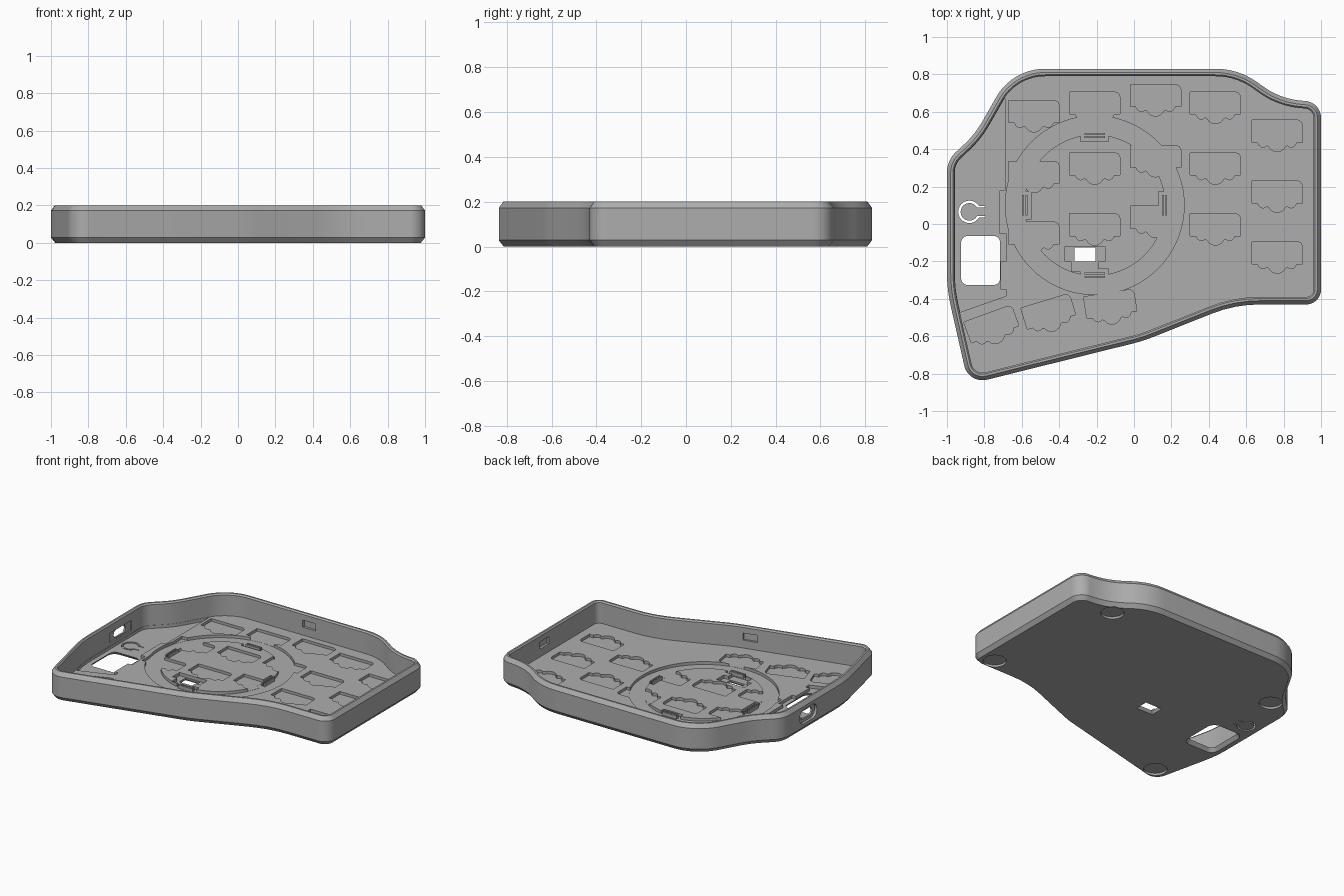
import bpy
import bmesh
from math import sin, cos, tan, radians, pi, sqrt
from mathutils import Vector, Matrix

cube = bpy.data.objects.get("Cube")
if cube:
    bpy.data.objects.remove(cube, do_unlink=True)

grey = bpy.data.materials.new("case grey")
grey.use_nodes = True
grey.diffuse_color = (0.42, 0.42, 0.42, 1)
grey.node_tree.nodes["Principled BSDF"].inputs["Base Color"].default_value = grey.diffuse_color

FLOOR, POCKET, HEIGHT, WALL = 0.045, 0.026, 0.2, 0.04


def fillet(corners):
    """Polygon of (x, y, radius) corners with each corner rounded."""
    out = []
    for i, (x, y, r) in enumerate(corners):
        p = Vector((x, y))
        a = (Vector(corners[i - 1][:2]) - p).normalized()
        b = (Vector(corners[(i + 1) % len(corners)][:2]) - p).normalized()
        turn = pi - a.angle(b)
        if r == 0 or turn < 0.01:
            out.append(p)
            continue
        centre = p + (a + b).normalized() * r / cos(turn / 2)
        start = p + a * r * tan(turn / 2) - centre
        sign = 1 if (-a).cross(b) > 0 else -1
        n = max(4, int(turn / 0.08))
        for k in range(n + 1):
            t = sign * turn * k / n
            out.append(centre + Matrix.Rotation(t, 2) @ start)
    return out


def inset(points, d):
    """Move every side of a counter-clockwise polygon inwards by d."""
    out = []
    for i, p in enumerate(points):
        e = (p - points[i - 1]).normalized()
        f = (points[(i + 1) % len(points)] - p).normalized()
        n = Vector((-e.y - f.y, e.x + f.x)).normalized()
        out.append(p + n * d / max(0.3, n.dot(Vector((-e.y, e.x)))))
    return out


def loft(name, points, levels, closed=False):
    """Skin a polygon through (inset, z) levels; cap it or close it to a ring."""
    bm = bmesh.new()
    rings = [[bm.verts.new((p.x, p.y, z)) for p in inset(points, d)] for d, z in levels]
    pairs = list(zip(rings, rings[1:]))
    if closed:
        pairs.append((rings[-1], rings[0]))
    else:
        bm.faces.new(rings[0])
        bm.faces.new(rings[-1])
    n = len(points)
    for lo, hi in pairs:
        for i in range(n):
            j = (i + 1) % n
            bm.faces.new((lo[i], lo[j], hi[j], hi[i]))
    bmesh.ops.recalc_face_normals(bm, faces=bm.faces)
    mesh = bpy.data.meshes.new(name)
    bm.to_mesh(mesh)
    bm.free()
    mesh.materials.append(grey)
    obj = bpy.data.objects.new(name, mesh)
    bpy.context.collection.objects.link(obj)
    return obj


def prism(points, z0, z1):
    return loft("cutter", points, [(0, z0), (0, z1)])


def rect(cx, cy, w, h, r=0, angle=0):
    pts = fillet([(sx * w / 2, sy * h / 2, r) for sx, sy in ((-1, -1), (1, -1), (1, 1), (-1, 1))])
    return [Matrix.Rotation(radians(angle), 2) @ p + Vector((cx, cy)) for p in pts]


def circle(cx, cy, r, n=32):
    return [Vector((cx + r * cos(2 * pi * i / n), cy + r * sin(2 * pi * i / n))) for i in range(n)]


def boolean(target, cutter, op="DIFFERENCE"):
    mod = target.modifiers.new("cut", "BOOLEAN")
    mod.operation, mod.solver, mod.object = op, "EXACT", cutter
    bpy.context.view_layer.objects.active = target
    bpy.ops.object.modifier_apply(modifier=mod.name)
    bpy.data.objects.remove(cutter, do_unlink=True)


# Tray body: chamfered outside, thin rim, flat floor
outline = fillet([
    (-0.885, -0.857, 0.1), (0.05, -0.625, 0.8), (0.54, -0.43, 0.7), (1, -0.43, 0.08),
    (1, 0.65, 0.09), (0.78, 0.67, 0.4), (0.56, 0.83, 0.38), (-0.65, 0.83, 0.3),
    (-0.85, 0.48, 0.5), (-1, 0.34, 0.15), (-1, -0.35, 0.8)])
tray = loft("case_tray", outline, [
    (0.022, 0), (0, 0.028), (0, 0.172), (0.02, HEIGHT), (0.032, HEIGHT),
    (WALL, 0.19), (WALL, FLOOR)])

# Sunken bay for the controller, kept inside the walls
bay = prism([Vector(p) for p in (
    (-0.69, 0.9), (-1.1, 0.9), (-1.1, -0.5), (-0.94, -0.475), (-0.685, -0.385),
    (-0.685, -0.35), (-0.715, -0.35), (-0.715, -0.2), (-0.685, -0.2), (-0.685, -0.05),
    (-0.72, -0.05), (-0.72, 0.18), (-0.69, 0.18))], 0.024, 0.09)
boolean(bay, loft("limit", outline, [(WALL + 0.002, 0), (WALL + 0.002, 0.2)]), "INTERSECT")
boolean(tray, bay)

# Round groove with four clip notches
RX, RY = -0.21, 0.1
boolean(tray, loft("groove", circle(RX, RY, 0.478, 72),
                   [(0, 0.025), (0, 0.1), (0.1, 0.1), (0.1, 0.025)], closed=True))
for k in range(4):
    c, s = cos(k * pi / 2), sin(k * pi / 2)
    boolean(tray, prism(rect(RX + 0.365 * c, RY + 0.365 * s, 0.05, 0.15, 0, k * 90), 0.0255, 0.1))
    for r in (0.365, 0.382):
        clip = loft("groove_clip", rect(RX + r * c, RY + r * s, 0.009, 0.11, 0, k * 90),
                    [(0, 0.02), (0, FLOOR + 0.004)])


# Switch socket pockets: a slab with three rounded bumps along its lower edge
def pocket(x, y, angle=0):
    pts = []
    for i in range(28):
        u = 0.27 * i / 27
        low = -0.118
        for cx, r in ((0.06, 0.026), (0.135, 0.05), (0.21, 0.026)):
            if abs(u - cx) < r:
                low = min(low, -0.118 - sqrt(r * r - (u - cx) ** 2))
        pts.append(Vector((u, low)))
    pts += [Vector((0.27, -0.025)), Vector((0.262, -0.007)), Vector((0.245, 0)), Vector((0, 0))]
    rot = Matrix.Rotation(radians(angle), 2)
    boolean(tray, prism([rot @ p + Vector((x, y)) for p in pts], POCKET, 0.1))


for x, top in ((-0.67, 0.66), (-0.345, 0.705), (-0.02, 0.745), (0.3, 0.705), (0.63, 0.555)):
    for row in range(3):
        pocket(x, top - 0.325 * row)
for x, y, angle in ((-0.91, -0.525, 20), (-0.605, -0.45, 17), (-0.27, -0.39, 9)):
    pocket(x, y, angle)

# Square window and small switch slot, both flared below
boolean(tray, loft("window", rect(-0.82, -0.195, 0.208, 0.262, 0.035),
                   [(-0.025, -0.005), (0, 0.024), (0, 0.1)]))
boolean(tray, prism(rect(-0.262, -0.16, 0.215, 0.08), 0.022, 0.1))
boolean(tray, prism(rect(-0.262, -0.19, 0.145, 0.13), 0.0225, 0.1))
boolean(tray, loft("slot", rect(-0.262, -0.162, 0.112, 0.075), [(-0.012, -0.005), (0, 0.015), (0, 0.1)]))

# Sprung reset button: a keyhole slit through the floor
slit = []
for r, out in ((0.06, 1), (0.047, -1)):
    arc = [Vector((-0.88 + r * cos(radians(a)), 0.065 + r * sin(radians(a))))
           for a in range(30, 331, 15)]
    ends = [Vector((-0.795, arc[0].y)), Vector((-0.795, arc[-1].y))]
    run = [ends[0]] + arc + [ends[1]]
    slit += run if out > 0 else run[::-1]
boolean(tray, prism(slit, -0.01, 0.1))

# Foot recesses underneath
for x, y in ((0.7, 0.62), (0.88, -0.33), (-0.81, 0.39), (-0.79, -0.73)):
    boolean(tray, prism(circle(x, y, 0.075), -0.01, 0.015))

# Catch slots inside the walls
for x, y, angle in ((0, 0.79, 0), (-0.07, -0.612, 14), (0.96, 0.2, 90)):
    boolean(tray, prism(rect(x, y, 0.1, 0.034, 0, angle), 0.1, 0.15))

# Cable port: outer oval recess, through hole and inner seat
for z, h, w, r, x0, x1 in ((0.1, 0.1, 0.19, 0.049, 0.982, 1.05), (0.1, 0.055, 0.13, 0.027, 0.93, 1.05),
                           (0.1, 0.07, 0.24, 0, 0.93, 0.97)):
    port = prism(rect(z, 0.07, h, w, r), x0, x1)
    port.data.transform(Matrix.Rotation(-pi / 2, 4, "Y"))
    boolean(tray, port)

bpy.ops.object.select_all(action="DESELECT")
tray.select_set(True)
bpy.context.view_layer.objects.active = tray
bpy.ops.object.shade_smooth_by_angle(angle=radians(25))
